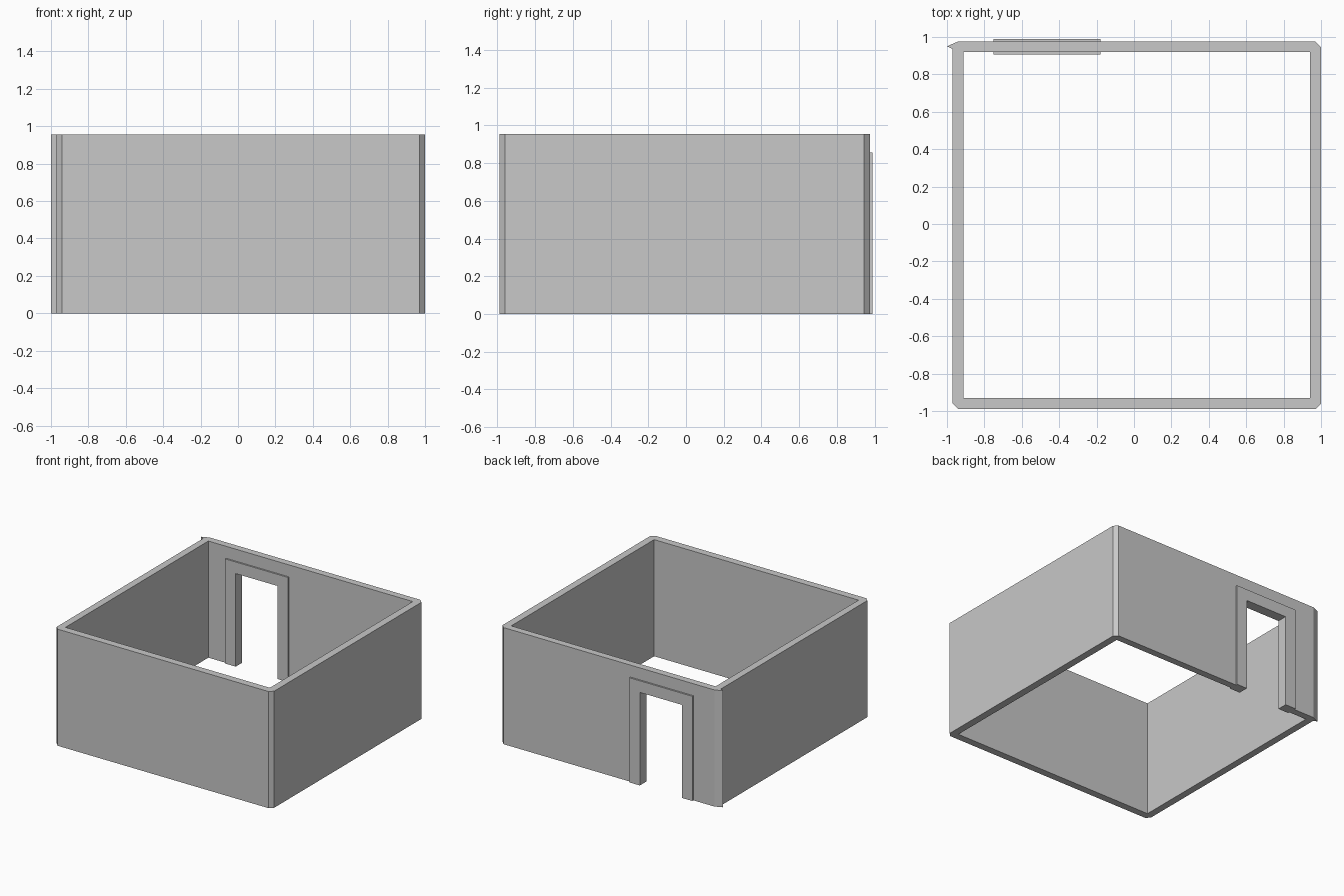
import bpy
import bmesh

if "Cube" in bpy.data.objects:
    bpy.data.objects.remove(bpy.data.objects["Cube"], do_unlink=True)

GREY = 0.58
plaster = bpy.data.materials.new("plain grey")
plaster.diffuse_color = (GREY, GREY, GREY, 1)
plaster.use_nodes = True
plaster.node_tree.nodes["Principled BSDF"].inputs["Base Color"].default_value = (GREY, GREY, GREY, 1)


def prism(name, outline, offset):
    """Extrude a closed outline of 3D points along an offset."""
    bm = bmesh.new()
    face = bm.faces.new([bm.verts.new(p) for p in outline])
    moved = bmesh.ops.extrude_face_region(bm, geom=[face], use_keep_orig=True)["geom"]
    bmesh.ops.translate(bm, vec=offset, verts=[v for v in moved if isinstance(v, bmesh.types.BMVert)])
    bmesh.ops.recalc_face_normals(bm, faces=bm.faces)
    mesh = bpy.data.meshes.new(name)
    bm.to_mesh(mesh)
    bm.free()
    mesh.materials.append(plaster)
    obj = bpy.data.objects.new(name, mesh)
    bpy.context.collection.objects.link(obj)
    return obj


def rectangle(x0, x1, y0, y1, z):
    return [(x0, y0, z), (x1, y0, z), (x1, y1, z), (x0, y1, z)]


def cut(target, cutter):
    """Subtract a cutter, then discard it."""
    mod = target.modifiers.new("cut", "BOOLEAN")
    mod.operation = "DIFFERENCE"
    mod.solver = "EXACT"
    mod.object = cutter
    cutter.hide_render = True
    bpy.context.view_layer.objects.active = target
    bpy.ops.object.modifier_apply(modifier=mod.name)
    bpy.data.objects.remove(cutter, do_unlink=True)


HEIGHT = 0.955

# Room walls: chamfered corners, with a small spur at the back right corner
plan = [(-0.97, -0.96), (-0.94, -0.99), (0.97, -0.99), (1, -0.96), (1, 0.945),
        (0.97, 0.976), (-0.94, 0.976), (-1, 0.95), (-0.97, 0.935)]
walls = prism("room_walls", [(x, y, 0) for x, y in plan], (0, 0, HEIGHT))
cut(walls, prism("room_cutter", rectangle(-0.912, 0.94, -0.93, 0.919, -0.1), (0, 0, HEIGHT + 0.2)))

# Doorway through the back wall, its edges buried inside the frame
LEFT, RIGHT, TOP = -0.75, -0.18, 0.857
POST = 0.095
BURY = POST / 2
cut(walls, prism("door_cutter", rectangle(LEFT + BURY, RIGHT - BURY, 0.8, 1.1, -0.1),
                 (0, 0, TOP - BURY + 0.1)))

# Door frame: two posts and a head, proud of the wall on both sides
frame_profile = [(LEFT, 0), (LEFT + POST, 0), (LEFT + POST, TOP - POST), (RIGHT - POST, TOP - POST),
                 (RIGHT - POST, 0), (RIGHT, 0), (RIGHT, TOP), (LEFT, TOP)]
prism("door_frame", [(x, 0.906, z) for x, z in frame_profile], (0, 0.084, 0))
